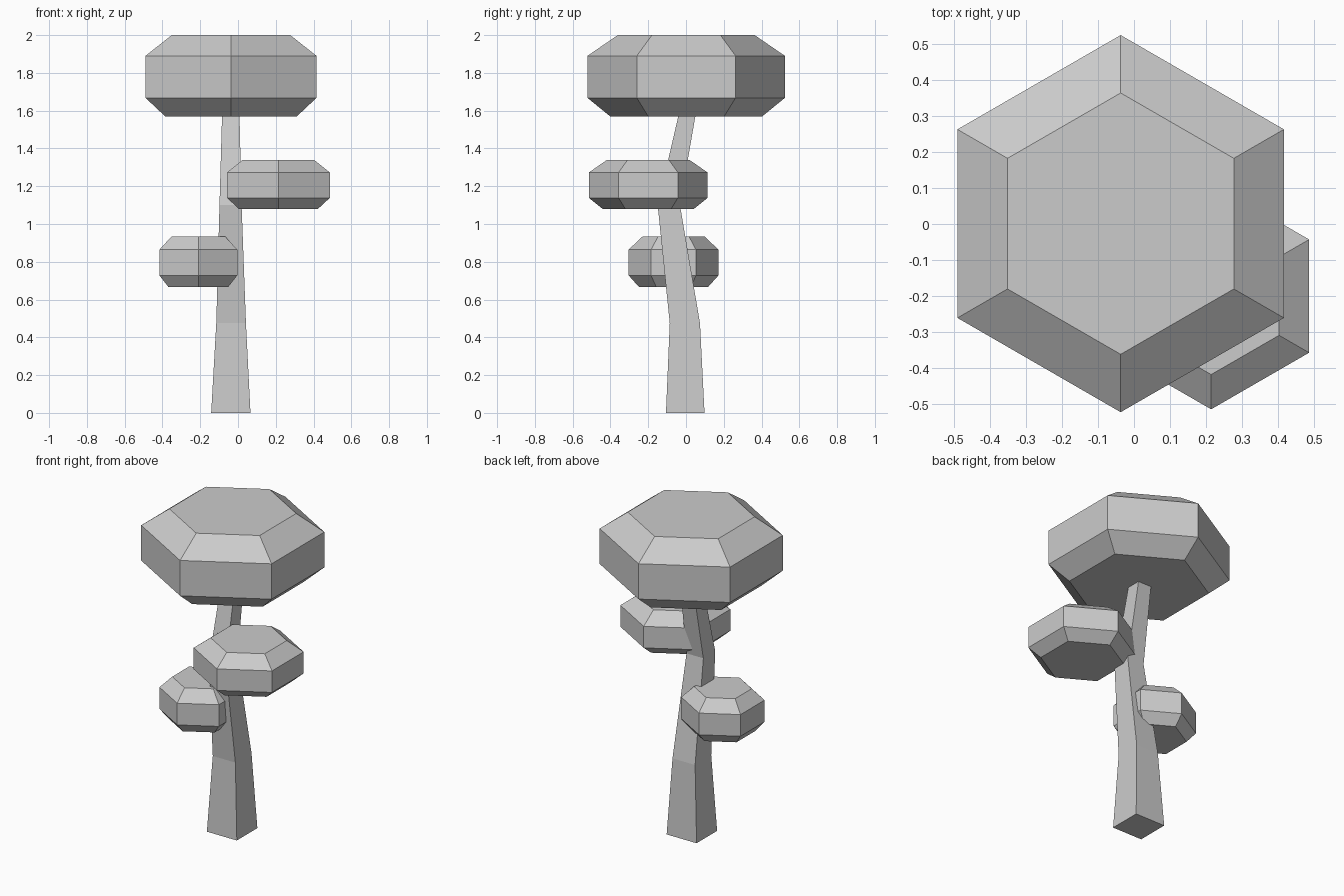
import bpy
from math import sin, cos, pi

if "Cube" in bpy.data.objects:
    bpy.data.objects.remove(bpy.data.objects["Cube"])


def loft(name, rings):
    """Closed flat-faced solid through a stack of equal-sided rings."""
    n = len(rings[0])
    verts = [v for ring in rings for v in ring]
    faces = [tuple(reversed(range(n)))]
    for k in range(len(rings) - 1):
        for i in range(n):
            j = (i + 1) % n
            faces.append((k * n + i, k * n + j, (k + 1) * n + j, (k + 1) * n + i))
    faces.append(tuple(range(len(verts) - n, len(verts))))
    mesh = bpy.data.meshes.new(name)
    mesh.from_pydata(verts, [], faces)
    obj = bpy.data.objects.new(name, mesh)
    bpy.context.collection.objects.link(obj)
    return obj


def hexagon(x, y, z, r):
    return [(x + r * cos(pi / 6 + i * pi / 3), y + r * sin(pi / 6 + i * pi / 3), z)
            for i in range(6)]


def rectangle(x0, x1, y0, y1, z):
    return [(x0, y0, z), (x1, y0, z), (x1, y1, z), (x0, y1, z)]


# Bent, tapering square trunk; its tip is buried in the crown
loft("trunk", [
    rectangle(-0.142, 0.066, -0.106, 0.098, 0),
    rectangle(-0.115, 0.042, -0.086, 0.074, 0.475),
    rectangle(-0.098, 0.019, -0.150, -0.032, 1.1),
    rectangle(-0.082, 0.006, -0.020, 0.065, 1.66),
])

# Hexagonal foliage clumps: centre, radius, heights of the four rings
clumps = {
    "crown_foliage": (-0.037, 0.001, 0.523, (1.57, 1.668, 1.89, 2.0)),
    "middle_foliage": (0.214, -0.20, 0.314, (1.08, 1.138, 1.273, 1.34)),
    "lower_foliage": (-0.21, -0.066, 0.238, (0.667, 0.728, 0.864, 0.933)),
}
for name, (x, y, r, heights) in clumps.items():
    loft(name, [hexagon(x, y, z, r * s)
                for z, s in zip(heights, (0.77, 1, 1, 0.693))])
